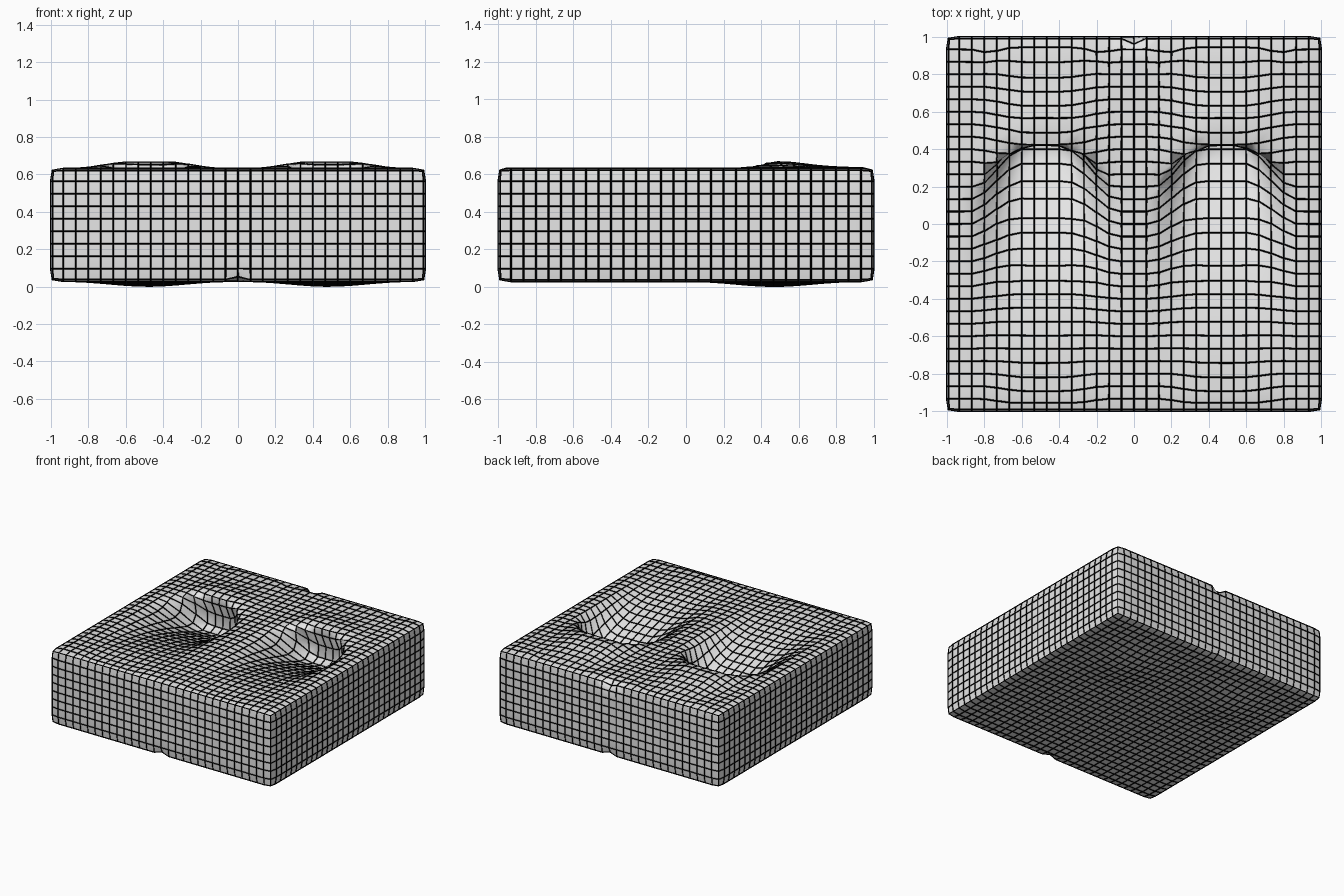
import bpy, bmesh, math
from mathutils import Vector

if "Cube" in bpy.data.objects:
    bpy.data.objects.remove(bpy.data.objects["Cube"])

Z0, Z1, R = 0.03, 0.63, 0.03

# Scoop profile: flat y -> (y, z) along the middle of each hollow
PROFILE = [(-1.0, -1.0, .63), (-.65, -.65, .625), (-.3, -.27, .57), (-.05, .05, .48),
           (.1, .27, .40), (.2, .40, .36), (.27, .47, .39), (.33, .475, .48),
           (.38, .44, .57), (.43, .405, .63), (.49, .45, .66), (.58, .55, .662),
           (.77, .75, .64), (1.0, 1.0, .63)]


def smooth(a, b, v):
    t = max(0.0, min(1.0, (v - a) / (b - a)))
    return t * t * (3 - 2 * t)


def scoop(y):
    """Catmull-Rom lookup on the profile."""
    n = len(PROFILE)
    for i in range(n - 1):
        if y <= PROFILE[i + 1][0] or i == n - 2:
            break
    p = [PROFILE[max(0, min(n - 1, i + k))] for k in (-1, 0, 1, 2)]
    t = max(0, min(1, (y - p[1][0]) / (p[2][0] - p[1][0])))
    out = []
    for c in (1, 2):
        a, b, d, e = (q[c] for q in p)
        out.append(b + .5 * t * (d - a + t * (2*a - 5*b + 4*d - e + t * (3*(b - d) + e - a))))
    return out


def material(name, value):
    m = bpy.data.materials.new(name)
    m.diffuse_color = (value, value, value, 1)
    m.use_nodes = True
    m.node_tree.nodes["Principled BSDF"].inputs["Base Color"].default_value = m.diffuse_color
    return m


def add_object(name, mesh, mat):
    mesh.materials.append(mat)
    ob = bpy.data.objects.new(name, mesh)
    bpy.context.collection.objects.link(ob)
    return ob


# Square slab divided into small panels
bm = bmesh.new()
bmesh.ops.create_cube(bm, size=2)
for axis, cuts in ((2, 8), (0, 29), (1, 29)):
    along = [e for e in bm.edges
             if abs(e.verts[0].co[axis] - e.verts[1].co[axis]) > 1e-4]
    bmesh.ops.subdivide_edges(bm, edges=along, cuts=cuts, use_grid_fill=True)

for v in bm.verts:
    x, y, h = v.co
    top, bottom = h > .999, h < -.999
    p = Vector((x, y, Z0 + (h + 1) / 2 * (Z1 - Z0)))

    # Rounded edges
    core = Vector((max(-1 + R, min(1 - R, x)), max(-1 + R, min(1 - R, y)),
                   max(Z0 + R, min(Z1 - R, p.z))))
    d = p - core
    if d.length > R:
        p = core + d.normalized() * R

    ax = abs(x)
    if top and abs(y) < .99 and ax < .99:
        # Two hollows with an arched, raised lip at the back
        w = smooth(.08, .38, ax) * (1 - smooth(.58, .88, ax))
        shift = 2.2 * max(0, abs(ax - .48) - .06) ** 2
        sy, sz = scoop(y + shift)
        p.y += (sy - shift - y) * w
        p.z += (sz - .63) * w
    if bottom:
        # Shallow swellings underneath
        r = math.hypot((ax - .48) / .42, (y - .47) / .42)
        p.z -= .025 * (1 - smooth(0, 1, r))
    # Small nicks on the centre line
    if ax < .01:
        if y > .99 and top:
            p.y -= .03
            p.z -= .03
        elif abs(y) > .99 and bottom:
            p.z += .015
            p.y -= math.copysign(.01, y)
    v.co = p

me = bpy.data.meshes.new("slab")
bm.to_mesh(me)
bm.free()
wire_mesh = me.copy()
slab = add_object("hollowed_slab", me, material("light grey", 0.8))

# Dark joints along every panel edge
joints = add_object("panel_joints", wire_mesh, material("black", 0.0))
mod = joints.modifiers.new("joints", 'WIREFRAME')
mod.thickness = .012
mod.use_even_offset = False

bpy.context.view_layer.objects.active = slab
slab.select_set(True)
bpy.ops.object.shade_smooth_by_angle(angle=math.radians(40))
